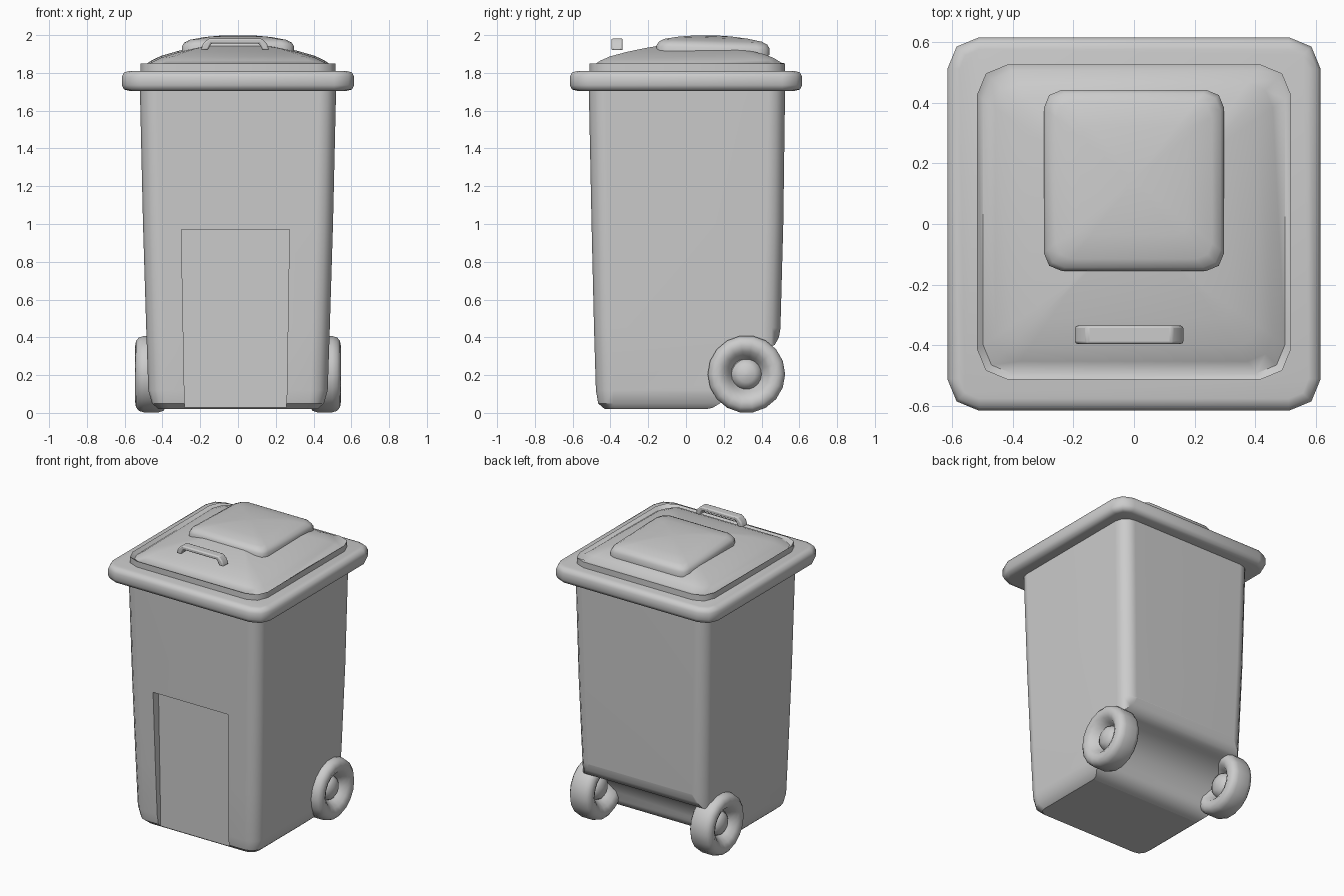
import bpy, bmesh, math

cube = bpy.data.objects.get("Cube")
if cube:
    bpy.data.objects.remove(cube, do_unlink=True)

grey = bpy.data.materials.new("plain_grey")
grey.use_nodes = True
grey.diffuse_color = (0.6, 0.6, 0.6, 1)
grey.node_tree.nodes["Principled BSDF"].inputs["Base Color"].default_value = (0.6, 0.6, 0.6, 1)


def rounded(hx, y0, y1, r, height, seg=3):
    """Rounded rectangle ring; height is a number or a function of x, y."""
    ring = []
    corners = [(hx - r, y1 - r), (r - hx, y1 - r), (r - hx, y0 + r), (hx - r, y0 + r)]
    for i, (cx, cy) in enumerate(corners):
        for s in range(seg + 1):
            a = (i + s / seg) * math.pi / 2
            x, y = cx + r * math.cos(a), cy + r * math.sin(a)
            ring.append((x, y, height(x, y) if callable(height) else height))
    return ring


def skin(name, rings, angle=40):
    """Join rings of equal length into a closed, smooth solid."""
    bm = bmesh.new()
    loops = [[bm.verts.new(p) for p in ring] for ring in rings]
    n = len(loops[0])
    for a, b in zip(loops, loops[1:]):
        for i in range(n):
            j = (i + 1) % n
            bm.faces.new((a[i], a[j], b[j], b[i]))
    bm.faces.new(loops[0][::-1])
    bm.faces.new(loops[-1])
    bmesh.ops.recalc_face_normals(bm, faces=bm.faces)
    mesh = bpy.data.meshes.new(name)
    bm.to_mesh(mesh)
    bm.free()
    obj = bpy.data.objects.new(name, mesh)
    bpy.context.collection.objects.link(obj)
    mesh.materials.append(grey)
    smooth(obj, angle)
    return obj


def smooth(obj, angle=40):
    bpy.ops.object.select_all(action='DESELECT')
    obj.select_set(True)
    bpy.context.view_layer.objects.active = obj
    bpy.ops.object.shade_smooth_by_angle(angle=math.radians(angle))


def cut(obj, cutter):
    mod = obj.modifiers.new("cut", 'BOOLEAN')
    mod.operation, mod.solver, mod.object = 'DIFFERENCE', 'EXACT', cutter
    bpy.context.view_layer.objects.active = obj
    bpy.ops.object.modifier_apply(modifier=mod.name)
    bpy.data.objects.remove(cutter, do_unlink=True)


# Tapered bin body with a softened foot
body = skin("bin_body", [
    rounded(0.42, -0.43, 0.44, 0.06, 0.02),
    rounded(0.455, -0.465, 0.475, 0.08, 0.05),
    rounded(0.475, -0.477, 0.485, 0.09, 0.12),
    rounded(0.486, -0.487, 0.50, 0.09, 0.45),
    rounded(0.503, -0.50, 0.515, 0.09, 1.0),
    rounded(0.52, -0.515, 0.525, 0.09, 1.74)])

# Rounded hollow across the lower back for the wheels
hollow = [(0.10, -0.1), (0.10, 0.018), (0.14, 0.027), (0.18, 0.05), (0.20, 0.09),
          (0.21, 0.15), (0.24, 0.22), (0.29, 0.28), (0.36, 0.32), (0.43, 0.34),
          (0.47, 0.36), (0.492, 0.40), (0.502, 0.46), (0.7, 0.46), (0.7, -0.1)]
cut(body, skin("wheel_hollow_cutter", [[(x, y, z) for y, z in hollow] for x in (-0.8, 0.8)]))

# Sunken front panel, open at the foot
recess = [(-0.30, 0.97), (0.272, 0.97), (0.255, -0.1), (-0.28, -0.1)]
cut(body, skin("front_recess_cutter", [[(x, y, z) for x, z in recess] for y in (-0.7, -0.44)]))
smooth(body, 35)
body.modifiers.new("even_shading", 'WEIGHTED_NORMAL').keep_sharp = True


# Lid rim
def rim_ring(inset, z):
    h = 0.615 - inset
    return rounded(h, -h, h, 0.105 - inset, z, 2)


skin("lid_rim", [rim_ring(i, z) for i, z in (
    (0.04, 1.705), (0.012, 1.712), (0, 1.735), (0, 1.78), (0.012, 1.803), (0.04, 1.81))], 60)


# Domed lid
def dome(x, y):
    return 1.957 - 0.32 * x * x - 0.16 * (y - 0.05) ** 2


def lid_ring(inset, drop):
    return rounded(0.517 - inset, -0.512 + inset, 0.525 - inset, max(0.1 - inset * 0.3, 0.01),
                   lambda x, y: dome(x, y) - drop, 2)


skin("lid_dome", [rounded(0.517, -0.512, 0.525, 0.1, 1.8, 2),
                  rounded(0.517, -0.512, 0.525, 0.1, 1.85, 2)]
     + [lid_ring(i, d) for i, d in (
         (0.02, 0.018), (0.06, 0.006), (0.11, 0), (0.2, 0), (0.3, 0), (0.4, 0), (0.48, 0))], 60)


# Raised pad on the lid
def pad_ring(inset, lift):
    return rounded(0.297 - inset, -0.155 + inset, 0.442 - inset, max(0.06 - inset * 0.2, 0.008),
                   lambda x, y: dome(x, y) + lift, 2)


skin("lid_raised_pad", [pad_ring(i, d) for i, d in (
    (0, -0.02), (0, 0.015), (0.012, 0.032), (0.04, 0.041),
    (0.12, 0.043), (0.2, 0.043), (0.27, 0.043))], 60)

# Lid handle: a bar bent down at both ends
bar = [(-0.197, 1.92), (-0.185, 1.955), (-0.155, 1.982), (0.125, 1.982), (0.153, 1.955),
       (0.165, 1.92), (0.13, 1.92), (0.112, 1.955), (-0.142, 1.955), (-0.16, 1.92)]
handle = skin("lid_handle", [[(x, y, z) for x, z in bar] for y in (-0.395, -0.335)])
bevel = handle.modifiers.new("soft_edges", 'BEVEL')
bevel.width, bevel.segments = 0.008, 2

# Wheels: rounded tyre with a ball hub
side = [(0.004, 0.06), (0.045, 0.054), (0.07, 0.036), (0.08, 0.015), (0.095, 0.04),
        (0.12, 0.07), (0.15, 0.085), (0.178, 0.08), (0.197, 0.065), (0.205, 0.04)]
profile = side + [(r, -x) for r, x in reversed(side)]
for label, sign in (("left", 1), ("right", -1)):
    skin(label + "_wheel", [
        [(sign * 0.46 + x, 0.32 + r * math.cos(k * math.tau / 18), 0.205 + r * math.sin(k * math.tau / 18))
         for k in range(18)] for r, x in profile], 60)
